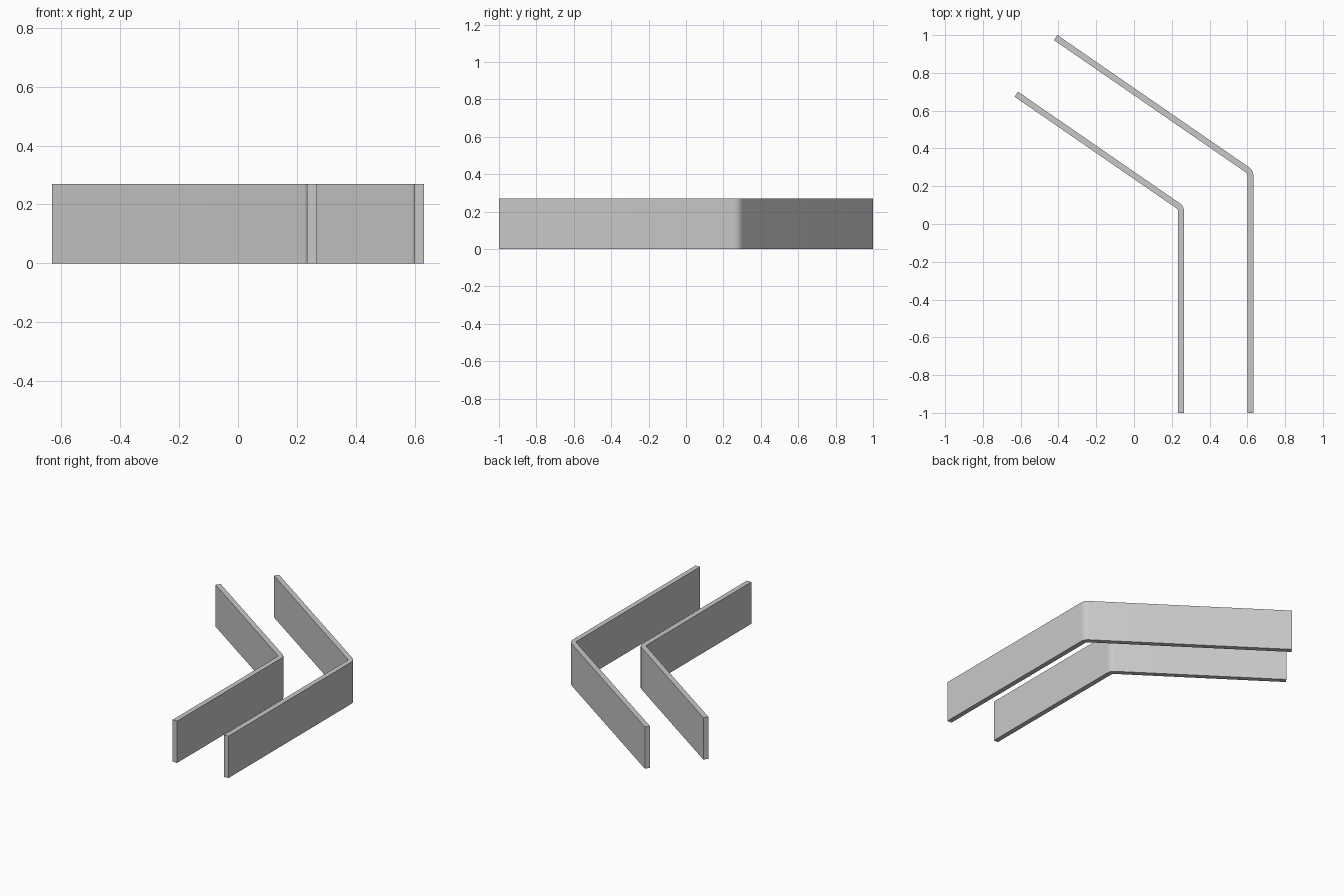
import bpy
import bmesh
from math import tan, sin, cos, radians
from mathutils import Vector

cube = bpy.data.objects.get("Cube")
if cube:
    bpy.data.objects.remove(cube, do_unlink=True)

HEIGHT = 0.27
THICK = 0.032
BEND_RADIUS = 0.04   # centre-line radius of the rounded bend
BEND_STEPS = 8

grey = bpy.data.materials.new("wall_grey")
grey.use_nodes = True
colour = (0.58, 0.58, 0.58, 1)
grey.diffuse_color = colour
bsdf = next(n for n in grey.node_tree.nodes if n.type == "BSDF_PRINCIPLED")
bsdf.inputs["Base Color"].default_value = colour


def bent_wall(name, start, corner, end):
    """Upright strip along start-corner-end with a rounded bend."""
    start, corner, end = Vector(start), Vector(corner), Vector(end)
    d_in, d_out = (corner - start).normalized(), (end - corner).normalized()
    turn = d_in.angle(d_out)
    arc_start = corner - d_in * BEND_RADIUS * tan(turn / 2)
    left = Vector((-d_in.y, d_in.x))
    centre = arc_start + left * BEND_RADIUS

    # Centre-line stations: point and its leftward normal
    stations = [(start, left)]
    for i in range(BEND_STEPS + 1):
        a = turn * i / BEND_STEPS
        normal = left * cos(a) - d_in * sin(a)
        stations.append((centre - normal * BEND_RADIUS, normal))
    stations.append((end, Vector((-d_out.y, d_out.x))))

    # Rectangular section at every station, bridged into a closed strip
    bm = bmesh.new()
    rings = []
    for p, n in stations:
        a, b = p - n * THICK / 2, p + n * THICK / 2
        rings.append([bm.verts.new((q.x, q.y, z)) for q, z in
                      ((a, 0), (b, 0), (b, HEIGHT), (a, HEIGHT))])
    for r, s in zip(rings, rings[1:]):
        for k in range(4):
            j = (k + 1) % 4
            bm.faces.new((r[k], r[j], s[j], s[k]))
    bm.faces.new(rings[0])
    bm.faces.new(rings[-1])
    bmesh.ops.recalc_face_normals(bm, faces=bm.faces)
    mesh = bpy.data.meshes.new(name)
    bm.to_mesh(mesh)
    bm.free()
    mesh.materials.append(grey)
    obj = bpy.data.objects.new(name, mesh)
    bpy.context.collection.objects.link(obj)

    # Smooth the bend, keep the edges crisp
    bpy.ops.object.select_all(action="DESELECT")
    obj.select_set(True)
    bpy.context.view_layer.objects.active = obj
    bpy.ops.object.shade_smooth_by_angle(angle=radians(30))


bent_wall("outer_wall", (0.616, -1), (0.616, 0.276), (-0.415, 0.987))
bent_wall("inner_wall", (0.25, -1), (0.25, 0.085), (-0.623, 0.687))
